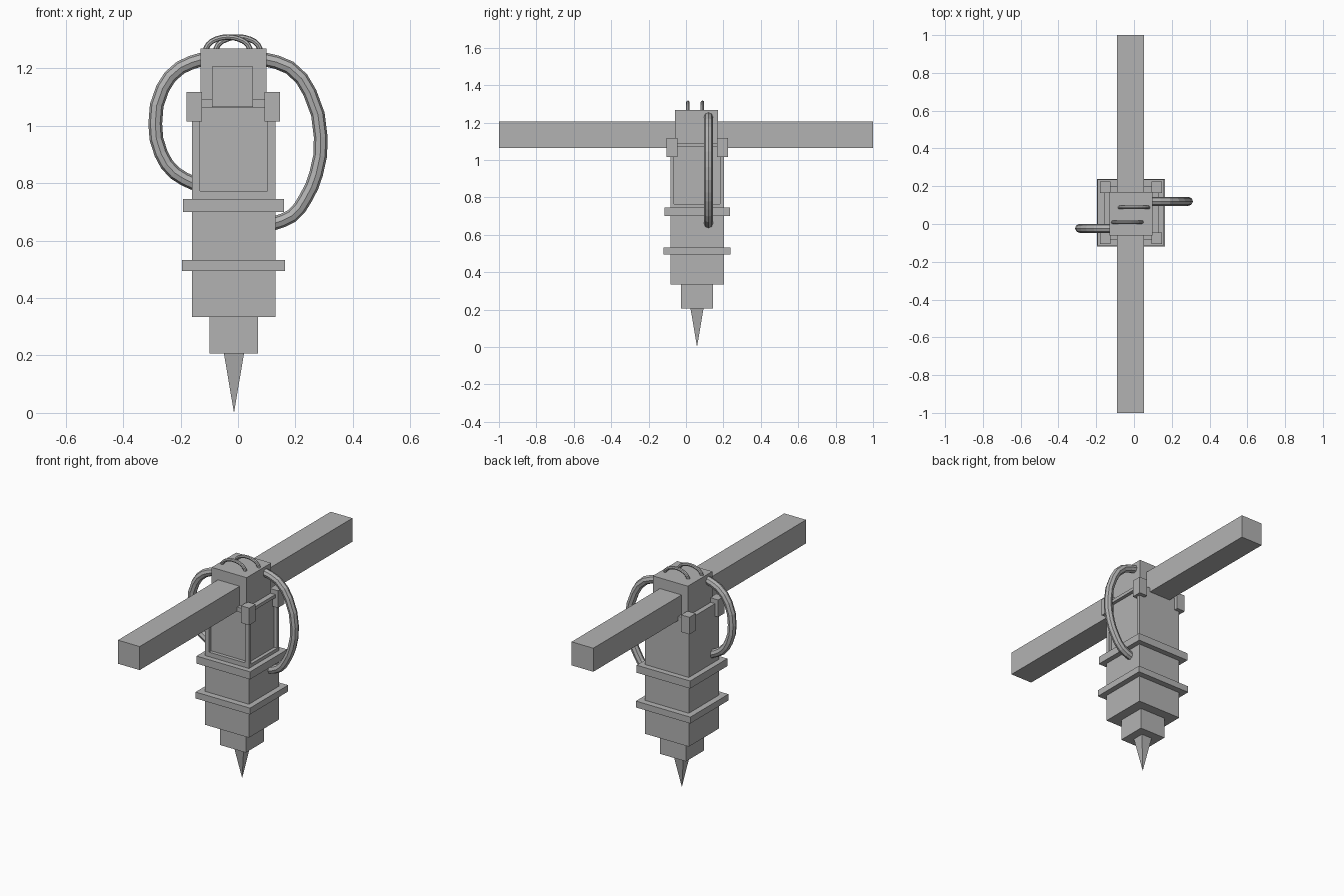
import bpy, bmesh, math
from mathutils import Vector

cube = bpy.data.objects.get("Cube")
if cube:
    bpy.data.objects.remove(cube, do_unlink=True)

GREY = (0.45, 0.45, 0.45, 1)
metal = bpy.data.materials.new("plain_grey")
metal.use_nodes = True
metal.diffuse_color = GREY
metal.node_tree.nodes["Principled BSDF"].inputs["Base Color"].default_value = GREY


def finish(name, bm):
    mesh = bpy.data.meshes.new(name)
    bm.to_mesh(mesh)
    bm.free()
    mesh.materials.append(metal)
    obj = bpy.data.objects.new(name, mesh)
    bpy.context.collection.objects.link(obj)
    return obj


def box(name, x, y, z, panels=()):
    """Box from axis ranges; panels = (normal, margin, depth) recesses."""
    bm = bmesh.new()
    bmesh.ops.create_cube(bm, size=1)
    for v in bm.verts:
        v.co = [r[0] if c < 0 else r[1] for c, r in zip(v.co, (x, y, z))]
    bm.normal_update()
    for normal, margin, depth in panels:
        face = max(bm.faces, key=lambda f: f.normal.dot(normal) * f.calc_area() ** 0.1)
        bmesh.ops.inset_region(bm, faces=[face], thickness=margin)
        # a second, hairline inset gives the recess its steep walls
        bmesh.ops.inset_region(bm, faces=[face], thickness=0.0005)
        bmesh.ops.translate(bm, verts=face.verts, vec=Vector(normal) * -depth)
        bm.normal_update()
    return finish(name, bm)


def tube(name, points, radius, resolution=2):
    """Eight-sided tube along a smooth path."""
    curve = bpy.data.curves.new(name, "CURVE")
    curve.dimensions = "3D"
    curve.bevel_depth = radius
    curve.bevel_resolution = 2
    curve.resolution_u = resolution
    curve.use_fill_caps = True
    spline = curve.splines.new("BEZIER")
    spline.bezier_points.add(len(points) - 1)
    for p, co in zip(spline.bezier_points, points):
        p.co = co
        p.handle_left_type = p.handle_right_type = "AUTO"
    curve.materials.append(metal)
    obj = bpy.data.objects.new(name, curve)
    bpy.context.collection.objects.link(obj)
    bpy.ops.object.select_all(action="DESELECT")
    obj.select_set(True)
    bpy.context.view_layer.objects.active = obj
    bpy.ops.object.convert(target="MESH")
    bpy.ops.object.shade_flat()


# Central column, recessed panels on the front and left sides
body_x, body_y = (-0.16, 0.13), (-0.083, 0.202)
box("upper_body", body_x, body_y, (0.745, 1.09),
    [((0, -1, 0), 0.038, 0.02), ((1, 0, 0), 0.027, 0.02)])
box("lower_body", body_x, body_y, (0.333, 0.745))
box("upper_collar", (-0.192, 0.16), (-0.115, 0.235), (0.70, 0.745))
box("lower_collar", (-0.195, 0.163), (-0.12, 0.238), (0.494, 0.532))
box("neck", (-0.10, 0.07), (-0.027, 0.144), (0.207, 0.333))
box("head", (-0.131, 0.099), (-0.06, 0.17), (1.09, 1.268))

# Long cross beam through the head
box("cross_beam", (-0.09, 0.053), (-1, 1), (1.065, 1.205))

# Four corner brackets
for side, x in (("right", (-0.18, -0.125)), ("left", (0.093, 0.147))):
    for end, y in (("front", (-0.105, -0.045)), ("back", (0.165, 0.225))):
        box(f"{end}_{side}_bracket", x, y, (1.015, 1.117))

# Square spike at the bottom
bm = bmesh.new()
bmesh.ops.create_cone(bm, cap_ends=True, segments=4, radius1=0,
                      radius2=0.035 * math.sqrt(2), depth=0.207)
bmesh.ops.remove_doubles(bm, verts=bm.verts, dist=0.0001)
square = max(abs(v.co.x) for v in bm.verts) > 0.04
for v in bm.verts:
    if square:
        s = math.sqrt(0.5)
        v.co.x, v.co.y = s * (v.co.x - v.co.y), s * (v.co.x + v.co.y)
    v.co += Vector((-0.014, 0.059, 0.1035))
finish("spike", bm)

# Side hoses
right_path = [(-0.12, 1.232), (-0.20, 1.202), (-0.262, 1.13), (-0.288, 1.007),
              (-0.268, 0.903), (-0.22, 0.835), (-0.15, 0.797)]
left_path = [(0.085, 1.232), (0.18, 1.202), (0.25, 1.115), (0.288, 0.96),
             (0.272, 0.832), (0.234, 0.745), (0.188, 0.686), (0.12, 0.658)]
tube("right_hose", [(x, -0.023, z) for x, z in right_path], 0.024)
tube("left_hose", [(x, 0.12, z) for x, z in left_path], 0.024)

# Small wire loops on the head
for name, cx, y in (("front_loop", -0.035, 0.01), ("back_loop", 0.0, 0.088)):
    arc = [math.pi * i / 6 for i in range(7)]
    tube(name, [(cx - 0.08 * math.cos(a), y, 1.255 + 0.053 * math.sin(a)) for a in arc],
         0.0095)
